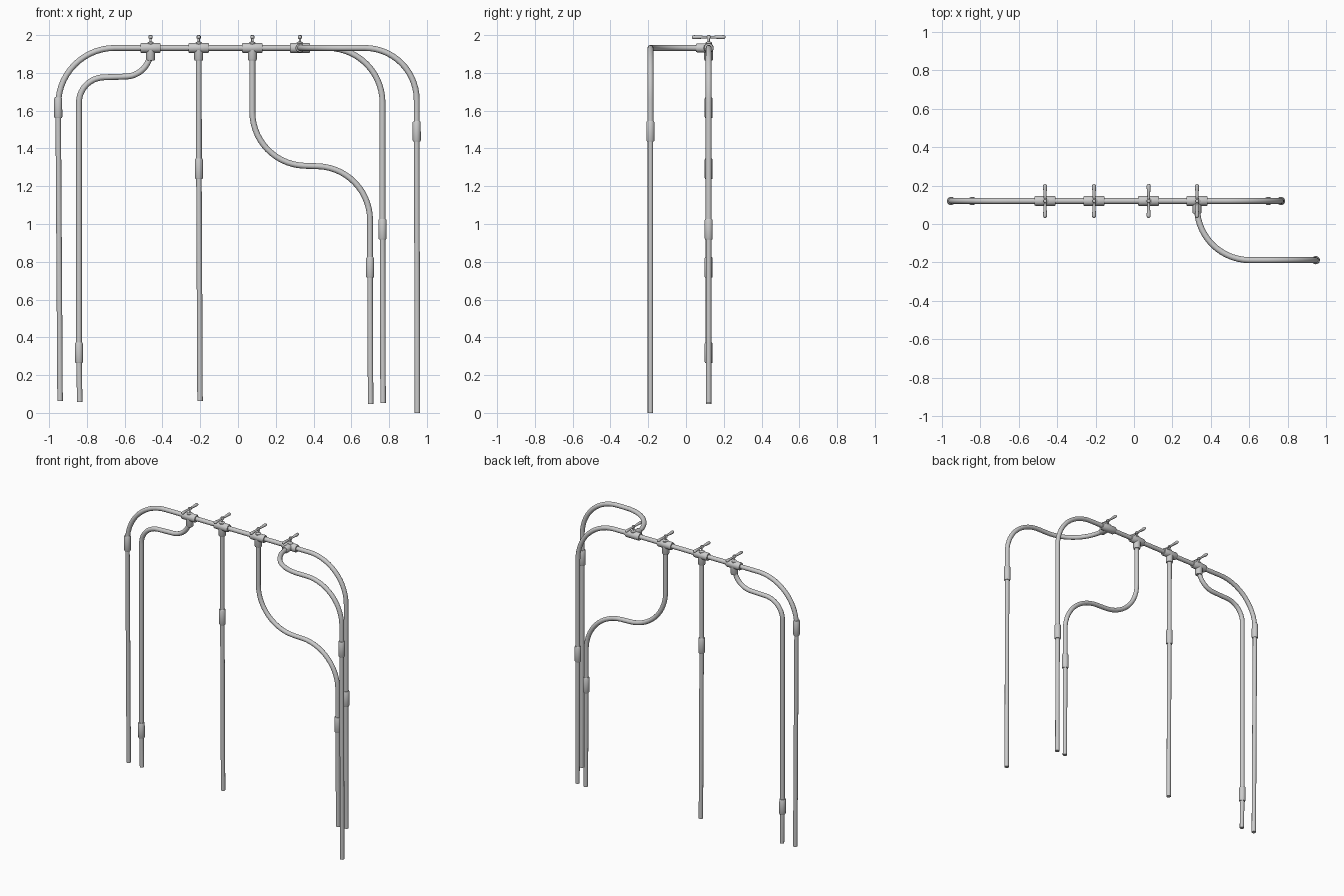
import bpy, bmesh, math
from mathutils import Vector

if "Cube" in bpy.data.objects:
    bpy.data.objects.remove(bpy.data.objects["Cube"])

Y0, YF, ZH, R = 0.12, -0.188, 1.932, 0.0155
N = 20


def finish(ob):
    bpy.ops.object.select_all(action='DESELECT')
    ob.select_set(True)
    bpy.context.view_layer.objects.active = ob
    if ob.type == 'CURVE':
        bpy.ops.object.convert(target='MESH')
    bpy.ops.object.shade_smooth_by_angle(angle=math.radians(40))


def fillet_path(pts, radius, steps=14):
    # round every interior corner with a circular arc
    pts = [Vector(p) for p in pts]
    out = [pts[0]]
    for a, b, c in zip(pts, pts[1:], pts[2:]):
        u, v = (a - b).normalized(), (c - b).normalized()
        half = u.angle(v) / 2
        centre = b + (u + v).normalized() * (radius / math.sin(half))
        d = radius / math.tan(half)
        s, e = b + u * d - centre, b + v * d - centre
        ang = s.angle(e)
        for i in range(steps + 1):
            t = i / steps
            out.append(centre + (s * math.sin((1 - t) * ang) + e * math.sin(t * ang)) / math.sin(ang))
    return out + [pts[-1]]


def pipe(name, pts, radius=R):
    cu = bpy.data.curves.new(name, 'CURVE')
    cu.dimensions = '3D'
    cu.bevel_depth, cu.bevel_resolution, cu.use_fill_caps = radius, 6, True
    sp = cu.splines.new('POLY')
    sp.points.add(len(pts) - 1)
    for p, q in zip(sp.points, pts):
        p.co = (*q, 1)
    ob = bpy.data.objects.new(name, cu)
    bpy.context.collection.objects.link(ob)
    finish(ob)


def lathe(name, profile, loc, axis=(0, 0, 1)):
    # profile of (radius, height) turned around the given axis
    bm = bmesh.new()
    vs = [bm.verts.new((r, 0, h)) for r, h in profile]
    es = [bm.edges.new(p) for p in zip(vs, vs[1:])]
    bmesh.ops.spin(bm, geom=vs + es, axis=(0, 0, 1), cent=(0, 0, 0),
                   angle=2 * math.pi, steps=N, use_merge=True)
    bmesh.ops.remove_doubles(bm, verts=bm.verts, dist=1e-5)
    bmesh.ops.recalc_face_normals(bm, faces=bm.faces)
    me = bpy.data.meshes.new(name)
    bm.to_mesh(me)
    bm.free()
    ob = bpy.data.objects.new(name, me)
    ob.location = loc
    ob.rotation_euler = Vector(axis).to_track_quat('Z', 'Y').to_euler()
    bpy.context.collection.objects.link(ob)
    finish(ob)


def sleeve(r, h):
    return [(0, -h), (r - .003, -h), (r, -h + .006), (r, h - .006), (r - .003, h), (0, h)]


def leg(name, top, bottom):
    # straight leg below a coupling, slightly out of plumb
    pipe(name + "_leg", [top, bottom], .0145)
    d = Vector(top) - Vector(bottom)
    lathe(name + "_coupling", sleeve(.0215, .054), top, d)


# header pipe with a bend down at both ends
left, right = (-.952, Y0, 1.615), (.765, Y0, .972)
pipe("header_left", fillet_path([(-.05, Y0, ZH), (-.952, Y0, ZH), left], .3))
pipe("header_right", fillet_path([(-.05, Y0, ZH), (.765, Y0, ZH), right], .29))
leg("outer_left", left, (-.942, Y0, .063))
leg("outer_right", right, (.768, Y0, .053))

# S-bend branch to the left
end = (-.842, Y0, .318)
pipe("left_branch", fillet_path([(-.463, Y0, ZH), (-.463, Y0, 1.785), (-.842, Y0, 1.772), end], .135))
leg("inner_left", end, (-.838, Y0, .058))

# straight branch
end = (-.207, Y0, 1.292)
pipe("middle_branch", [(-.208, Y0, ZH), end])
leg("middle", end, (-.201, Y0, .063))

# S-bend branch to the right
end = (.699, Y0, .77)
pipe("right_branch", fillet_path([(.076, Y0, ZH), (.076, Y0, 1.318), (.699, Y0, 1.296), end], .285))
leg("inner_right", end, (.702, Y0, .048))

# branch that comes forward, turns right and drops
end = (.946, YF, 1.49)
pipe("front_branch", fillet_path([(.328, Y0, ZH), (.328, YF, ZH), (.946, YF, ZH), end], .275))
leg("front", end, (.95, YF, 0))

# valve tees with branch socket, stem and bar handle
handle_half = [(.0065, 0), (.0065, .012), (.0075, .03), (.0095, .06),
               (.0105, .076), (.009, .084), (.005, .088), (0, .089)]
handle = [(r, -h) for r, h in handle_half[:0:-1]] + handle_half
for i, (x, d) in enumerate([(-.463, (0, 0, -1)), (-.208, (0, 0, -1)),
                            (.076, (0, 0, -1)), (.328, (0, -1, 0))]):
    c = Vector((x, Y0, ZH))
    lathe(f"tee_body_{i}", sleeve(.0265, .054), c, (1, 0, 0))
    lathe(f"tee_socket_{i}", [(0, 0), (.024, 0), (.024, .06), (.021, .066), (0, .066)], c, d)
    lathe(f"valve_stem_{i}", [(0, 0), (.018, 0), (.018, .027), (.012, .032), (.006, .034),
                              (.006, .05), (.011, .051), (.011, .063), (.008, .067), (0, .068)], c)
    lathe(f"valve_handle_{i}", handle, c + Vector((0, 0, .057)), (0, 1, 0))
